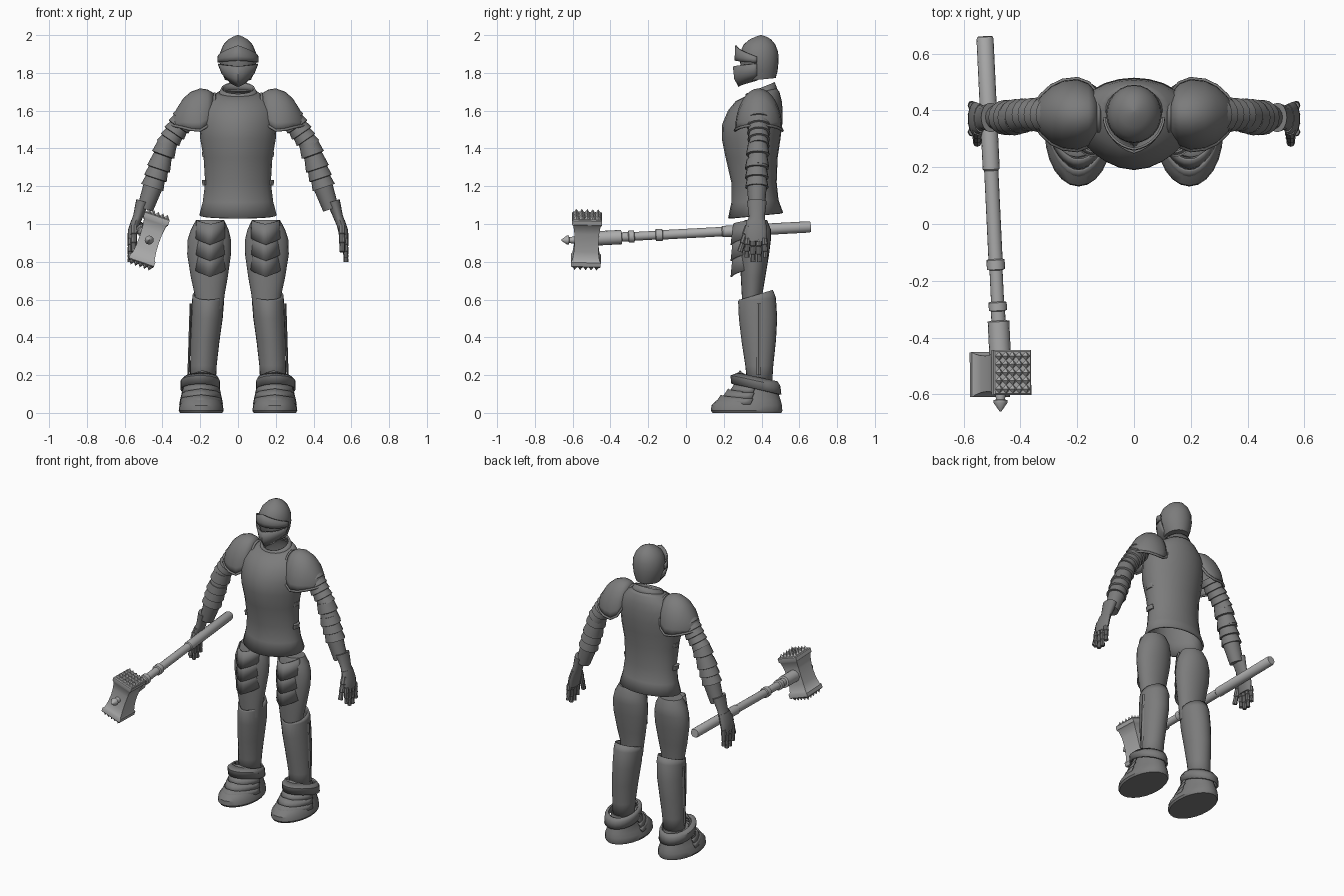
import bpy, bmesh
from math import sin, cos, pi, radians
from mathutils import Vector, Matrix

cube = bpy.data.objects.get("Cube")
if cube:
    bpy.data.objects.remove(cube, do_unlink=True)


def material(name, grey):
    mat = bpy.data.materials.new(name)
    mat.use_nodes = True
    colour = (grey, grey, grey, 1)
    mat.diffuse_color = colour
    mat.node_tree.nodes["Principled BSDF"].inputs["Base Color"].default_value = colour
    return mat


armour = material("armour grey", 0.2)
steel = material("hammer steel", 0.42)


def modifiers(ob, mirror, thick=0):
    if thick:
        mod = ob.modifiers.new("thickness", "SOLIDIFY")
        mod.thickness, mod.offset = thick, -1
    if mirror:
        ob.modifiers.new("mirror", "MIRROR")


def finish(bm, name, mat=armour, mirror=False, thick=0):
    bmesh.ops.recalc_face_normals(bm, faces=bm.faces)
    me = bpy.data.meshes.new(name)
    bm.to_mesh(me)
    bm.free()
    me.materials.append(mat)
    me.shade_smooth()
    me.set_sharp_from_angle(angle=radians(35))
    ob = bpy.data.objects.new(name, me)
    bpy.context.collection.objects.link(ob)
    modifiers(ob, mirror, thick)
    return ob


def skin(name, rings, closed=True, cap=True, **kw):
    """Join rows of points into one surface."""
    bm = bmesh.new()
    rows = [[bm.verts.new(p) for p in ring] for ring in rings]
    n = len(rows[0])
    for a, b in zip(rows, rows[1:]):
        for i in range(n if closed else n - 1):
            j = (i + 1) % n
            bm.faces.new((a[i], a[j], b[j], b[i]))
    if closed and cap:
        bm.faces.new(rows[0])
        bm.faces.new(rows[-1])
    return finish(bm, name, **kw)


def oval(z, cx, hw, y0, y1, keel=0, tilt=0, n=24):
    """Level ring from y0 to y1, with an optional front ridge and slope."""
    ring = []
    for i in range(n):
        a = 2 * pi * i / n
        y = (y1 - y0) / 2 * sin(a)
        ridge = keel * max(0, -sin(a)) ** 5
        ring.append((cx + hw * cos(a), (y0 + y1) / 2 + y - ridge, z + tilt * y))
    return ring


def ovals(name, rows, **kw):
    return skin(name, [oval(*r) for r in rows], **kw)


def tube(name, path, side=(0, 1, 0), n=16, phase=0, **kw):
    """Rings of (point, side radius, other radius) across a straight axis."""
    axis = (Vector(path[-1][0]) - Vector(path[0][0])).normalized()
    v = axis.cross(Vector(side)).normalized()
    u = v.cross(axis)
    angles = [phase + 2 * pi * i / n for i in range(n)]
    return skin(name, [[Vector(p) + u * ru * cos(a) + v * rv * sin(a) for a in angles]
                       for p, ru, rv in path], **kw)


def lames(name, start, end, steps, r0, r1, lip, flat=1, **kw):
    """Overlapping bands running down a limb."""
    a, b = Vector(start), Vector(end)
    path = []
    for i in range(steps):
        for t, extra in ((i, 0), (i + 0.93, lip)):
            t /= steps
            r = r0 + (r1 - r0) * t + extra
            path.append((a.lerp(b, t), r, r * flat))
    return tube(name, path, **kw)


def shell(name, rows, spread=80, n=16, thick=0.008, **kw):
    """Front plate of rows (z, cx, half width, centre y, depth, drop, keel)."""
    rings = []
    for z, cx, hw, yc, depth, drop, keel in rows:
        ring = []
        for i in range(n + 1):
            t = 2 * i / n - 1
            a = radians(spread) * t
            point = 1 - abs(t)
            ring.append((cx + hw * sin(a), yc - depth * cos(a) - keel * point ** 2,
                         z - drop * point))
        rings.append(ring)
    return skin(name, rings, closed=False, thick=thick, **kw)


# Breastplate and backplate with a raised collar
ovals("torso_plate", [
    (1.045, 0, .205, .235, .515, .012, .1), (1.12, 0, .186, .255, .49, .015, .05),
    (1.22, 0, .174, .255, .48, .015), (1.35, 0, .182, .23, .485, .02),
    (1.45, 0, .2, .21, .5, .02), (1.53, 0, .205, .212, .51, .02),
    (1.6, 0, .2, .24, .512, .018), (1.65, 0, .17, .275, .507, .012),
    (1.685, 0, .125, .31, .495, .005, .15), (1.7, 0, .1, .33, .48, 0, .25)],
    cap=False, thick=.012)
ovals("collar", [(1.67, 0, .115, .315, .49, 0, .3), (1.72, 0, .088, .315, .47, 0, .4)],
      cap=False, thick=.01)
for z in (1.37, 1.22):
    lames("side_buckle", (.176, .36, z - .015), (.18, .36, z + .015), 1, .03, .03, 0,
          flat=.4, mirror=True)

# Helmet
ovals("helmet_skull", [
    (1.765, 0, .07, .32, .475, 0, .1), (1.81, 0, .088, .295, .485),
    (1.86, 0, .098, .285, .49), (1.91, 0, .094, .287, .488), (1.95, 0, .077, .305, .473),
    (1.978, 0, .05, .338, .45), (1.992, 0, .025, .37, .425), (2, 0, .003, .395, .401)])
shell("visor_lower", [
    (1.765, 0, .045, .38, .075, .035, .02), (1.8, 0, .08, .38, .095, .03, .022),
    (1.85, 0, .1, .38, .102, .015, .022)], spread=88)
shell("visor_brow", [
    (1.855, 0, .101, .38, .1, -.01, .014), (1.87, 0, .102, .38, .102, -.02, .012),
    (1.885, 0, .101, .38, .1, -.06, .012)], spread=88)

# Shoulder domes with a rolled rim
arches = []
for x, top, low, w in ((.125, 1.69, 1.6, .07), (.16, 1.712, 1.52, .11),
                       (.2, 1.718, 1.495, .125), (.25, 1.7, 1.5, .119),
                       (.29, 1.665, 1.51, .1), (.325, 1.61, 1.518, .068),
                       (.345, 1.57, 1.522, .038), (.358, 1.535, 1.525, .01)):
    arches.append([(x, .385 - w * cos(pi * i / 16), low + (top - low) * sin(pi * i / 16))
                   for i in range(17)])
skin("shoulder_dome", arches, closed=False, mirror=True, thick=.01)
curve = bpy.data.curves.new("shoulder_rim", "CURVE")
curve.dimensions = "3D"
curve.bevel_depth, curve.bevel_resolution = .008, 1
edge = [a[0] for a in arches] + [a[-1] for a in reversed(arches)] + arches[0][-2:0:-1]
spline = curve.splines.new("POLY")
spline.points.add(len(edge) - 1)
for point, co in zip(spline.points, edge):
    point.co = (*co, 1)
spline.use_cyclic_u = True
curve.materials.append(armour)
rim = bpy.data.objects.new("shoulder_rim", curve)
bpy.context.collection.objects.link(rim)
modifiers(rim, True)

# Arms
lames("upper_arm", (.27, .385, 1.58), (.385, .385, 1.41), 5, .058, .047, .01, mirror=True)
lames("elbow_cop", (.375, .38, 1.425), (.42, .38, 1.3), 2, .052, .048, .012, mirror=True)
lames("forearm_bands", (.405, .375, 1.34), (.455, .375, 1.19), 3, .054, .052, .01, mirror=True)
lames("forearm_guard", (.45, .375, 1.2), (.495, .375, 1.07), 1, .052, .042, 0, mirror=True)

# Gauntlets
tube("gauntlet_cuff", [((.505, .375, 1.12), .052, .035), ((.53, .375, 1.04), .042, .026),
                       ((.545, .372, 1), .05, .024)], mirror=True)
tube("gauntlet_palm", [((.54, .372, 1.02), .05, .024), ((.558, .37, .96), .06, .026),
                       ((.565, .37, .905), .056, .02)], mirror=True)
for i, tip in enumerate((.82, .795, .795, .82)):
    y = .325 + .03 * i
    lames("finger", (.568, y, .925), (.572, y + .003 * (i - 1), tip), 3, .015, .01, .003,
          n=8, mirror=True)
lames("thumb", (.55, .33, .99), (.552, .285, .85), 3, .018, .012, .003, n=8, mirror=True)

# Legs
ovals("thigh_guard", [
    (.55, .15, .07, .3, .4), (.63, .15, .08, .295, .405), (.72, .152, .098, .29, .42),
    (.84, .153, .116, .285, .44), (.92, .152, .114, .285, .45),
    (.97, .15, .1, .29, .45), (1.02, .148, .075, .31, .43)], mirror=True)
for i in range(3):
    z = 1.02 - .07 * i
    shell("tasset", [(z, .145, .078, .37, .115, .02, .006),
                     (z - .09 - .015 * i, .148, .09, .37, .124, .04, .01)],
          spread=72, mirror=True)
ovals("greave", [
    (.14, .186, .068, .325, .455), (.25, .183, .07, .318, .462, .004),
    (.38, .175, .077, .3, .476, .006), (.5, .164, .083, .286, .483, .006),
    (.6, .158, .085, .282, .476, .006, .1), (.625, .157, .083, .285, .46, .004, .3)],
    mirror=True, cap=False, thick=.01)
tube("greave_strip", [((.262, .385, .2), .012, .006), ((.25, .385, .58), .012, .006)],
     n=4, mirror=True)

# Armoured boots
ovals("boot", [
    (0, .195, .112, .14, .505), (.012, .195, .119, .132, .51), (.04, .195, .115, .135, .508),
    (.065, .195, .102, .16, .502), (.1, .193, .088, .22, .49), (.17, .188, .074, .29, .465)],
    mirror=True)
for i in range(3):
    z, y = .075 + .032 * i, .155 + .038 * i
    shell("foot_lame", [(z - .03, .195, .118 - .006 * i, .38, .38 - y, 0, .004),
                        (z, .195, .112 - .008 * i, .39, .36 - y, -.022, 0)],
          mirror=True)
ovals("ankle_cuff", [(.125, .2, .105, .25, .505, .01, -.22),
                     (.17, .2, .104, .245, .5, .01, -.22),
                     (.19, .195, .088, .275, .485, 0, -.22)],
      cap=False, thick=.01, mirror=True)
shell("ankle_plate", [(.165, .195, .1, .37, .11, 0, .01), (.19, .19, .085, .375, .085, -.035, .006)],
      mirror=True)

# War hammer shaft with collars, socket and point
butt, neck = Vector((-.525, .66, .985)), Vector((-.472, -.45, .925))
shape = []
for t, r in ((0, .026), (.008, .03), (.42, .03), (.425, .025), (.705, .025), (.708, .032),
             (.738, .032), (.741, .023), (.84, .023), (.843, .032), (.868, .032),
             (.871, .025), (.9, .025), (.903, .038), (1.02, .038)):
    shape.append((butt.lerp(neck, t), r, r))
tube("hammer_shaft", shape, side=(1, 0, 0), mat=steel)
tip = Vector((-.47, -.6, .915))
tube("hammer_point", [(tip + Vector((0, -d, 0)), r, r) for d, r in
                      ((-.02, .02), (.018, .016), (.02, .024), (.03, .024), (.06, .003))],
     side=(1, 0, 0), n=12, mat=steel)

# Hammer head: waisted block with spiked faces, leaning sideways
centre = Vector((-.47, -.527, .917))
up = Vector((sin(radians(19)), .03, cos(radians(19)))).normalized()
side = up.cross(Vector((0, 1, 0))).normalized()
deep = side.cross(up)
if deep.y < 0:
    deep.negate()
block = []
for h, w, d in ((-.133, .066, .074), (-.128, .07, .079), (-.105, .07, .079),
                (-.095, .062, .072), (-.05, .056, .065), (0, .054, .063), (.05, .056, .065),
                (.095, .062, .072), (.105, .07, .079), (.128, .07, .079), (.133, .066, .074)):
    block.append([centre + up * h + side * w * i + deep * d * j
                  for i, j in ((-1, -1), (1, -1), (1, 1), (-1, 1))])
skin("hammer_head", block, mat=steel)
bm = bmesh.new()
for end in (-1, 1):
    frame = Matrix((side, deep, up * end)).transposed().to_4x4()
    for i in range(-2, 3):
        for j in range(-2, 3):
            spot = centre + up * end * .143 + side * .025 * i + deep * .029 * j
            bmesh.ops.create_cone(bm, segments=4, radius1=.016, radius2=0, depth=.022,
                                  cap_ends=True, matrix=Matrix.Translation(spot) @ frame)
finish(bm, "hammer_spikes", mat=steel)
